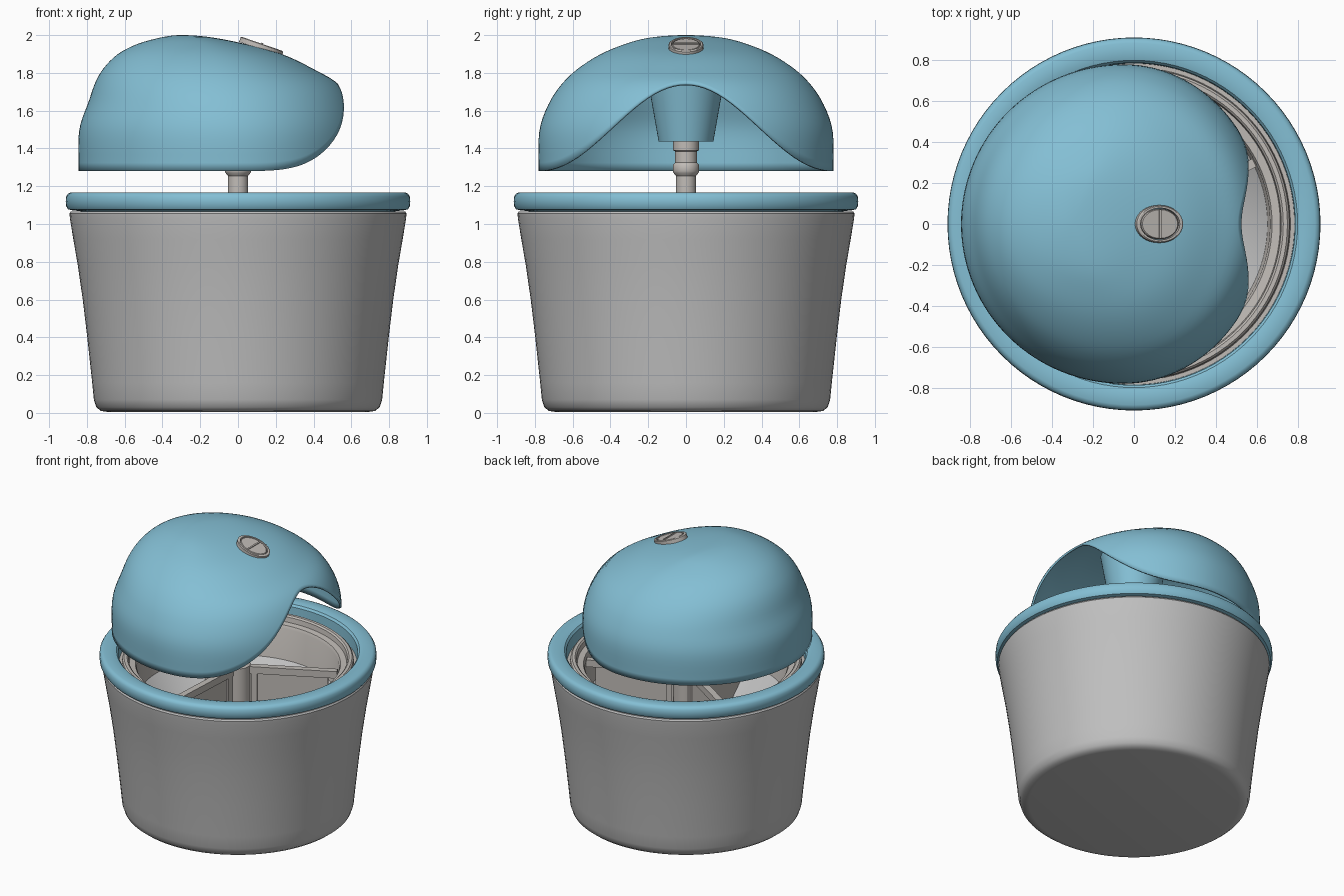
import bpy, bmesh, math
from mathutils import Matrix, Vector

if "Cube" in bpy.data.objects:
    bpy.data.objects.remove(bpy.data.objects["Cube"])


def material(name, rgb):
    m = bpy.data.materials.new(name)
    m.use_nodes = True
    m.diffuse_color = (*rgb, 1)
    bsdf = next(n for n in m.node_tree.nodes if n.type == 'BSDF_PRINCIPLED')
    bsdf.inputs["Base Color"].default_value = (*rgb, 1)
    return m


BLUE = material("soft blue", (0.23, 0.52, 0.66))
GREY = material("light grey", (0.52, 0.52, 0.52))
WARM = material("warm grey", (0.53, 0.50, 0.47))


def finish(bm, name, mat, angle=35):
    bmesh.ops.recalc_face_normals(bm, faces=bm.faces)
    mesh = bpy.data.meshes.new(name)
    bm.to_mesh(mesh)
    bm.free()
    ob = bpy.data.objects.new(name, mesh)
    bpy.context.collection.objects.link(ob)
    mesh.materials.append(mat)
    bpy.ops.object.select_all(action='DESELECT')
    ob.select_set(True)
    bpy.context.view_layer.objects.active = ob
    bpy.ops.object.shade_smooth_by_angle(angle=math.radians(angle))
    return ob


def lathe(name, profile, mat, steps=96, closed=False):
    """Spin (radius, height) points around z; radius 0 closes an end."""
    bm = bmesh.new()
    rings = []
    for r, z in profile:
        if r == 0:
            rings.append([bm.verts.new((0, 0, z))] * steps)
        else:
            rings.append([bm.verts.new((r * math.cos(math.tau * i / steps),
                                        r * math.sin(math.tau * i / steps), z))
                          for i in range(steps)])
    pairs = list(zip(rings, rings[1:]))
    if closed:
        pairs.append((rings[-1], rings[0]))
    for a, b in pairs:
        for i in range(steps):
            j = (i + 1) % steps
            corners = list(dict.fromkeys((a[i], a[j], b[j], b[i])))
            bm.faces.new(corners)
    return finish(bm, name, mat)


def box(name, size, matrix, mat):
    bm = bmesh.new()
    bmesh.ops.create_cube(bm, size=1, matrix=matrix @ Matrix.Diagonal((*size, 1)))
    return finish(bm, name, mat)


# Outer bucket, with a rounded foot and slightly flaring wall
lathe("bucket", [(0, 0.005), (0.69, 0.005), (0.725, 0.01), (0.75, 0.03), (0.763, 0.07),
                 (0.772, 0.16), (0.798, 0.40), (0.822, 0.60), (0.848, 0.78),
                 (0.872, 0.92), (0.89, 1.03), (0.892, 1.055), (0.885, 1.066),
                 (0.80, 1.066), (0.785, 1.03), (0.775, 0.95), (0.0, 0.12)], GREY)

# Rounded rim ring
lathe("rim_ring", [(0.82, 1.066), (0.88, 1.073), (0.90, 1.078), (0.91, 1.095), (0.912, 1.12),
                   (0.91, 1.145), (0.90, 1.16), (0.885, 1.167), (0.825, 1.167),
                   (0.80, 1.16), (0.788, 1.145), (0.785, 1.06)], BLUE, closed=True)

# Inner bowl with a stepped lip
lathe("inner_bowl", [(0.785, 1.06), (0.765, 1.06), (0.76, 1.10), (0.75, 1.11), (0.73, 1.11),
                     (0.72, 1.10), (0.715, 1.065), (0.675, 1.06), (0.665, 1.04),
                     (0.62, 0.22), (0.58, 0.17), (0, 0.17)], WARM)

# Drive shaft with collars, widening to the paddle hub below
lathe("shaft", [(0, 0.17), (0.088, 0.17), (0.082, 1.06), (0.055, 1.07), (0.053, 1.255),
                (0.066, 1.27), (0.07, 1.28), (0.07, 1.31), (0.064, 1.32), (0.058, 1.325),
                (0.058, 1.385), (0.068, 1.39), (0.068, 1.45), (0, 1.45)], WARM, 40)

# Three paddle blades around the hub
for n in range(3):
    turn = Matrix.Rotation(math.radians(27 + 120 * n), 4, 'Z')
    box(f"blade_top_bar_{n + 1}", (0.59, 0.045, 0.05),
        turn @ Matrix.Translation((0.365, 0, 1.03)), WARM)
    box(f"blade_plate_{n + 1}", (0.53, 0.022, 0.80),
        turn @ Matrix.Translation((0.335, 0, 0.61)), WARM)
    box(f"blade_edge_{n + 1}", (0.04, 0.045, 0.80),
        turn @ Matrix.Translation((0.11, 0, 0.61)), WARM)

# Lid sections from the crown down: height, left end, right end, half width
SECTIONS = [(2.0, -0.30, -0.30, 0.0), (1.985, -0.42, -0.12, 0.20), (1.95, -0.54, 0.05, 0.33),
            (1.90, -0.635, 0.23, 0.45), (1.82, -0.715, 0.40, 0.575), (1.75, -0.755, 0.52, 0.65),
            (1.65, -0.79, 0.595, 0.72), (1.50, -0.84, 0.64, 0.775), (1.28, -0.845, 0.64, 0.78)]
DEPTH = 0.72
KEYS = [math.sqrt((2 - row[0]) / DEPTH) for row in SECTIONS]


def section(s):
    """Smooth interpolation of the lid sections."""
    k = 0
    while k < len(KEYS) - 2 and s > KEYS[k + 1]:
        k += 1

    def slope(i, c):
        a, b = max(i - 1, 0), min(i + 1, len(KEYS) - 1)
        return (SECTIONS[b][c] - SECTIONS[a][c]) / (KEYS[b] - KEYS[a])
    h = KEYS[k + 1] - KEYS[k]
    t = (s - KEYS[k]) / h
    return [(2 * t**3 - 3 * t**2 + 1) * SECTIONS[k][c] + (t**3 - 2 * t**2 + t) * h * slope(k, c)
            + (3 * t**2 - 2 * t**3) * SECTIONS[k + 1][c] + (t**3 - t**2) * h * slope(k + 1, c)
            for c in (1, 2, 3)]


def lid_point(angle, s):
    left, right, width = section(s)
    c = -0.05 - 0.25 * (1 - s) ** 2
    half = right - c if math.cos(angle) > 0 else c - left
    return Vector((c + half * math.cos(angle), width * math.sin(angle), 2 - DEPTH * s * s))


def lid_limit(angle):
    """Where the lid ends: flat at the back, a raised arch over the opening."""
    if math.cos(angle) <= 0:
        return 1.0
    lo, hi = 0.3, 1.0
    for _ in range(30):
        s = (lo + hi) / 2
        p = lid_point(angle, s)
        arch = 1.28 + 0.465 * (1 + math.cos(math.pi * min(abs(p.y) / 0.78, 1))) / 2
        lo, hi = (s, hi) if p.z > arch else (lo, s)
    return lo


# Domed lid shell
STEPS, ROWS = 128, 32
bm = bmesh.new()
crown = bm.verts.new((-0.30, 0, 2.0))
rows = [[crown] * STEPS]
limits = [lid_limit(math.tau * i / STEPS) for i in range(STEPS)]
for r in range(1, ROWS + 1):
    rows.append([bm.verts.new(lid_point(math.tau * i / STEPS, limits[i] * r / ROWS))
                 for i in range(STEPS)])
for a, b in zip(rows, rows[1:]):
    for i in range(STEPS):
        j = (i + 1) % STEPS
        bm.faces.new(list(dict.fromkeys((a[i], b[i], b[j], a[j]))))
lid = finish(bm, "lid", BLUE, 50)
shell = lid.modifiers.new("thickness", 'SOLIDIFY')
shell.thickness = 0.014
shell.offset = -1

# Tapered socket under the lid that takes the shaft
lathe("lid_socket", [(0.06, 1.46), (0.06, 1.437), (0.145, 1.437), (0.195, 1.72), (0.22, 1.87),
                     (0, 1.87)], BLUE, 48)

# Oval button set into the slope of the lid
tilt = Matrix.Translation((0.125, 0, 1.944)) @ Matrix.Rotation(math.radians(19), 4, 'Y')
oval = tilt @ Matrix.Diagonal((1.3, 1, 1, 1))
collar = lathe("button_collar", [(0.092, -0.02), (0.092, 0.006), (0.087, 0.010),
                                 (0.078, 0.010), (0.076, -0.02)], WARM, 48, True)
button = lathe("button", [(0.074, -0.02), (0.074, 0.004), (0.070, 0.008), (0, 0.008)], WARM, 48)
for ob in (collar, button):
    ob.data.transform(oval)
box("button_ridge", (0.010, 0.14, 0.008), tilt @ Matrix.Translation((0, 0, 0.011)), WARM)
